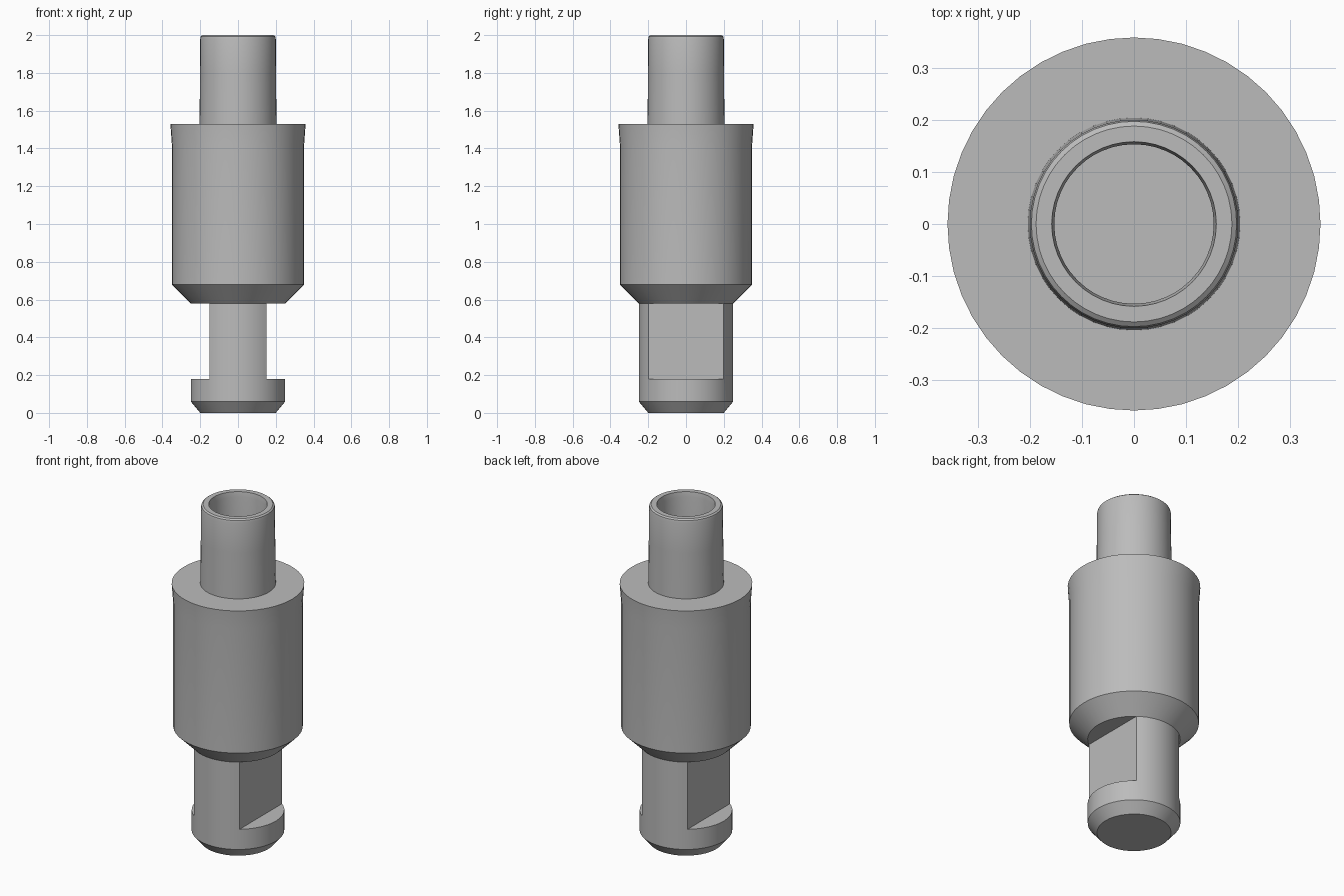
import bpy, bmesh
from math import cos, sin, tau, radians

cube = bpy.data.objects.get("Cube")
if cube:
    bpy.data.objects.remove(cube, do_unlink=True)

SIDES = 48

metal = bpy.data.materials.new("grey metal")
metal.use_nodes = True
GREY = (0.5, 0.5, 0.5, 1)
metal.diffuse_color = GREY
metal.node_tree.nodes["Principled BSDF"].inputs["Base Color"].default_value = GREY


def finish(name, bm):
    mesh = bpy.data.meshes.new(name)
    bmesh.ops.recalc_face_normals(bm, faces=bm.faces)
    bm.to_mesh(mesh)
    bm.free()
    obj = bpy.data.objects.new(name, mesh)
    bpy.context.collection.objects.link(obj)
    mesh.materials.append(metal)
    return obj


def smooth(obj):
    bpy.ops.object.select_all(action='DESELECT')
    obj.select_set(True)
    bpy.context.view_layer.objects.active = obj
    bpy.ops.object.shade_smooth_by_angle(angle=radians(25))


def lathe(name, profile):
    """Turned solid from (radius, height) points, capped at both ends."""
    bm = bmesh.new()
    rings = [[bm.verts.new((r * cos(tau * i / SIDES), r * sin(tau * i / SIDES), z))
              for i in range(SIDES)] for r, z in profile]
    for low, high in zip(rings, rings[1:]):
        for i in range(SIDES):
            j = (i + 1) % SIDES
            bm.faces.new((low[i], low[j], high[j], high[i]))
    bm.faces.new(rings[0])
    bm.faces.new(rings[-1])
    return finish(name, bm)


# Main cylinder with chamfered bottom and slightly flared rim
body = lathe("body", [(0.25, 0.58), (0.35, 0.68), (0.35, 1.42), (0.358, 1.53)])

# Hollow tube with a rounded lip, running down the outside and back into the bore
tube = lathe("top_tube", [(0.204, 1.525), (0.201, 1.8), (0.2, 1.98), (0.197, 1.993),
                          (0.188, 2.0), (0.158, 2.0), (0.153, 1.97), (0.153, 1.54)])

# Lower shaft with chamfered foot
shaft = lathe("lower_shaft", [(0.2, 0.0), (0.25, 0.06), (0.25, 0.6)])

# Two wrench flats milled into the sides of the shaft
for side in (-1, 1):
    bm = bmesh.new()
    bmesh.ops.create_cube(bm, size=1)
    bmesh.ops.scale(bm, vec=(0.2, 0.8, 0.5), verts=bm.verts)
    bmesh.ops.translate(bm, vec=(side * 0.25, 0, 0.43), verts=bm.verts)
    cutter = finish("flat_cutter", bm)
    cutter.hide_render = True
    cut = shaft.modifiers.new("flat", 'BOOLEAN')
    cut.operation = 'DIFFERENCE'
    cut.solver = 'EXACT'
    cut.object = cutter
    bpy.context.view_layer.objects.active = shaft
    bpy.ops.object.modifier_apply(modifier=cut.name)
    bpy.data.objects.remove(cutter, do_unlink=True)

for part in (body, tube, shaft):
    smooth(part)
